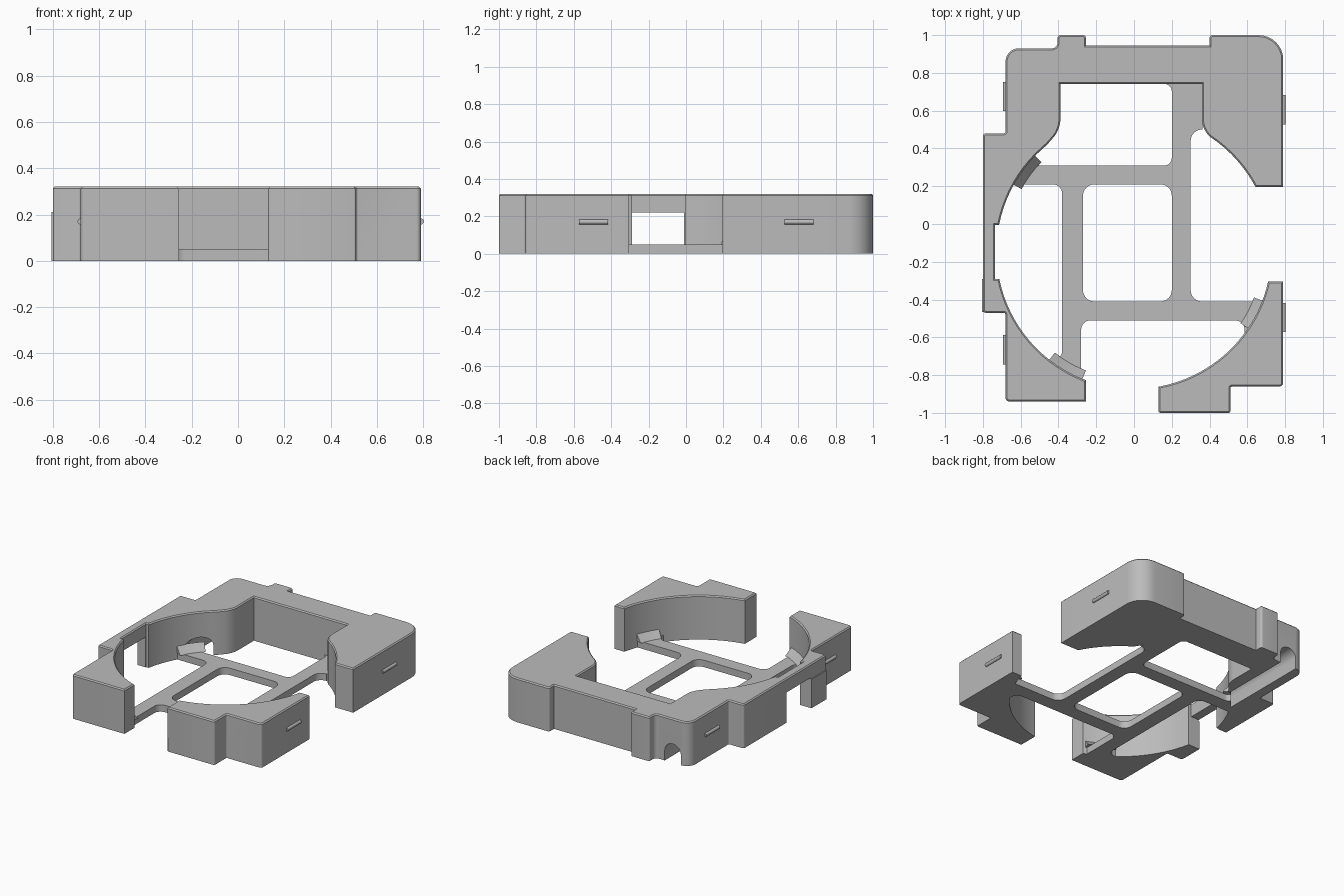
import bpy, bmesh
from math import sin, cos, pi, radians

cube = bpy.data.objects.get("Cube")
if cube:
    bpy.data.objects.remove(cube, do_unlink=True)

grey = bpy.data.materials.new("matte grey")
grey.use_nodes = True
grey.diffuse_color = (0.5, 0.5, 0.5, 1)
grey.node_tree.nodes["Principled BSDF"].inputs["Base Color"].default_value = (0.5, 0.5, 0.5, 1)

H, FLOOR = 0.32, 0.05
CX, CY, R = 0.0, -0.145, 0.728
parts = []


def rounded(points, steps=8):
    """Replace each (x, y, radius) corner by an arc."""
    out = []
    for i, (x, y, r) in enumerate(points):
        if r == 0:
            out.append((x, y))
            continue
        px, py, _ = points[i - 1]
        nx, ny, _ = points[(i + 1) % len(points)]
        lp = ((px - x) ** 2 + (py - y) ** 2) ** 0.5
        ln = ((nx - x) ** 2 + (ny - y) ** 2) ** 0.5
        for k in range(steps + 1):
            a = pi / 2 * k / steps
            s, t = r * (1 - sin(a)) / lp, r * (1 - cos(a)) / ln
            out.append((x + (px - x) * s + (nx - x) * t,
                        y + (py - y) * s + (ny - y) * t))
    return out


def rect(x0, x1, y0, y1, r=0):
    return rounded([(x0, y0, r), (x1, y0, r), (x1, y1, r), (x0, y1, r)])


def circle(r, n=96):
    return [(CX + r * cos(2 * pi * k / n), CY + r * sin(2 * pi * k / n)) for k in range(n)]


def new_object(name, bm):
    bmesh.ops.recalc_face_normals(bm, faces=bm.faces)
    mesh = bpy.data.meshes.new(name)
    bm.to_mesh(mesh)
    bm.free()
    mesh.materials.append(grey)
    ob = bpy.data.objects.new(name, mesh)
    bpy.context.scene.collection.objects.link(ob)
    return ob


def prism(name, outline, low, high, axis="z"):
    """Extrude an outline along z, or an (x, z) outline along y."""
    bm = bmesh.new()
    place = (lambda p: (p[0], p[1], low)) if axis == "z" else (lambda p: (p[0], low, p[1]))
    face = bm.faces.new([bm.verts.new(place(p)) for p in outline])
    top = bmesh.ops.extrude_face_region(bm, geom=[face])["geom"]
    move = (0, 0, high - low) if axis == "z" else (0, high - low, 0)
    bmesh.ops.translate(bm, vec=move, verts=[v for v in top if isinstance(v, bmesh.types.BMVert)])
    return new_object(name, bm)


def combine(ob, tool, operation="DIFFERENCE"):
    mod = ob.modifiers.new("cut", "BOOLEAN")
    mod.operation, mod.object, mod.solver = operation, tool, "EXACT"
    tool.hide_render = True
    bpy.context.view_layer.update()
    graph = bpy.context.evaluated_depsgraph_get()
    mesh = bpy.data.meshes.new_from_object(ob.evaluated_get(graph))
    ob.modifiers.clear()
    ob.data = mesh
    bpy.data.objects.remove(tool, do_unlink=True)


# Outer walls: one full-height block with a stepped outline
walls = prism("outer_walls", rounded([
    (-0.68, -0.94, 0.02), (0.13, -0.94, 0), (0.13, -1.0, 0.01), (0.51, -1.0, 0.01),
    (0.51, -0.86, 0.01), (0.79, -0.86, 0.02), (0.79, 1.0, 0.13), (0.40, 1.0, 0.015),
    (0.40, 0.945, 0), (-0.255, 0.945, 0), (-0.255, 1.0, 0.015), (-0.405, 1.0, 0.015),
    (-0.405, 0.93, 0.03), (-0.68, 0.93, 0.07), (-0.68, 0.48, 0.01), (-0.80, 0.48, 0.015),
    (-0.80, -0.47, 0.015), (-0.68, -0.47, 0.01)]), 0, H)

# Round well, rear bay with flared mouth, wall recess, and the two open gaps
bay = rounded([(-0.39, 0.74, 0), (-0.39, 0.50, 0.05), (-0.46, 0.42, 0), (-0.3, 0.2, 0),
               (0.3, 0.2, 0), (0.45, 0.42, 0), (0.36, 0.50, 0.05), (0.36, 0.74, 0)])
for outline in (circle(R), bay, rect(-0.735, -0.5, -0.29, -0.005),
                rect(-0.255, 0.13, -1.2, -0.6), rect(0.5, 1.0, -0.305, 0.195)):
    combine(walls, prism("cutter", outline, -0.1, H + 0.1))

# Side window under the thin wall
combine(walls, prism("cutter", rect(-1.0, -0.6, -0.29, -0.01), -0.1, 0.22))

# Arched channel through the rear corner, open underneath
arch = [(-0.61, -0.1), (-0.48, -0.1)] + [
    (-0.545 + 0.065 * cos(pi * k / 16), 0.072 + 0.065 * sin(pi * k / 16)) for k in range(17)]
combine(walls, prism("cutter", arch, 0.2, 1.2, "y"))

# Small chamfer round the top rim
bm = bmesh.new()
bm.from_mesh(walls.data)
bmesh.ops.remove_doubles(bm, verts=bm.verts, dist=0.002)
bmesh.ops.dissolve_limit(bm, angle_limit=radians(0.5), verts=bm.verts, edges=bm.edges)
bm.normal_update()
rim = [e for e in bm.edges if len(e.link_faces) == 2
       and all(abs(v.co.z - H) < 1e-4 for v in e.verts)
       and min(abs(f.normal.z) for f in e.link_faces) < 0.1]
bmesh.ops.bevel(bm, geom=rim, offset=0.008, segments=1, affect="EDGES", clamp_overlap=False)
bm.to_mesh(walls.data)
bm.free()
parts.append(walls)

# Thin floor frame: a disc and rear strip with rounded openings
frame = prism("floor_frame", circle(R + 0.004), 0, FLOOR)
combine(frame, prism("strip", rect(0.1, 0.362, 0.3, 0.745), 0, FLOOR), "UNION")
for outline in (rect(-0.27, 0.20, -0.41, 0.21, 0.06),
                rect(-0.56, 0.20, 0.31, 0.742, 0.04),
                rect(-0.95, -0.38, -0.72, 0.21, 0.05),
                rect(0.30, 1.0, -0.41, 0.50, 0.06),
                rect(-0.28, 0.585, -1.1, -0.51, 0.05)):
    combine(frame, prism("cutter", outline, -0.1, FLOOR + 0.1))
parts.append(frame)

# Sloped ramps where the frame meets the round wall
for name, a0, a1 in (("rear_ramp", 136, 151), ("front_ramp", 232, 248), ("side_ramp", -34, -21)):
    bm = bmesh.new()
    rings = []
    for k in range(7):
        a = radians(a0 + (a1 - a0) * k / 6)
        rings.append([bm.verts.new((CX + r * cos(a), CY + r * sin(a), z))
                      for r, z in ((0.68, FLOOR - 0.002), (R + 0.003, FLOOR - 0.002), (R + 0.003, 0.1))])
    for p, q in zip(rings, rings[1:]):
        for j in range(3):
            bm.faces.new((p[j], p[j - 1], q[j - 1], q[j]))
    bm.faces.new(rings[0])
    bm.faces.new(rings[-1][::-1])
    parts.append(new_object(name, bm))

# Small rounded clip ridges on the side faces
for i, (x, y) in enumerate(((0.79, 0.605), (0.79, -0.495), (-0.68, 0.675), (-0.68, -0.665))):
    ridge = [(x + 0.013 * cos(pi * k / 8), 0.17 + 0.013 * sin(pi * k / 8)) for k in range(16)]
    parts.append(prism(f"clip_ridge_{i + 1}", ridge, y - 0.078, y + 0.078, "y"))

# Pad on the outside of the window leg
parts.append(prism("leg_pad", rect(-0.806, -0.79, -0.465, -0.29), 0, 0.21))

bpy.ops.object.select_all(action="DESELECT")
for ob in parts:
    ob.select_set(True)
bpy.context.view_layer.objects.active = walls
bpy.ops.object.shade_smooth_by_angle(angle=radians(30))
